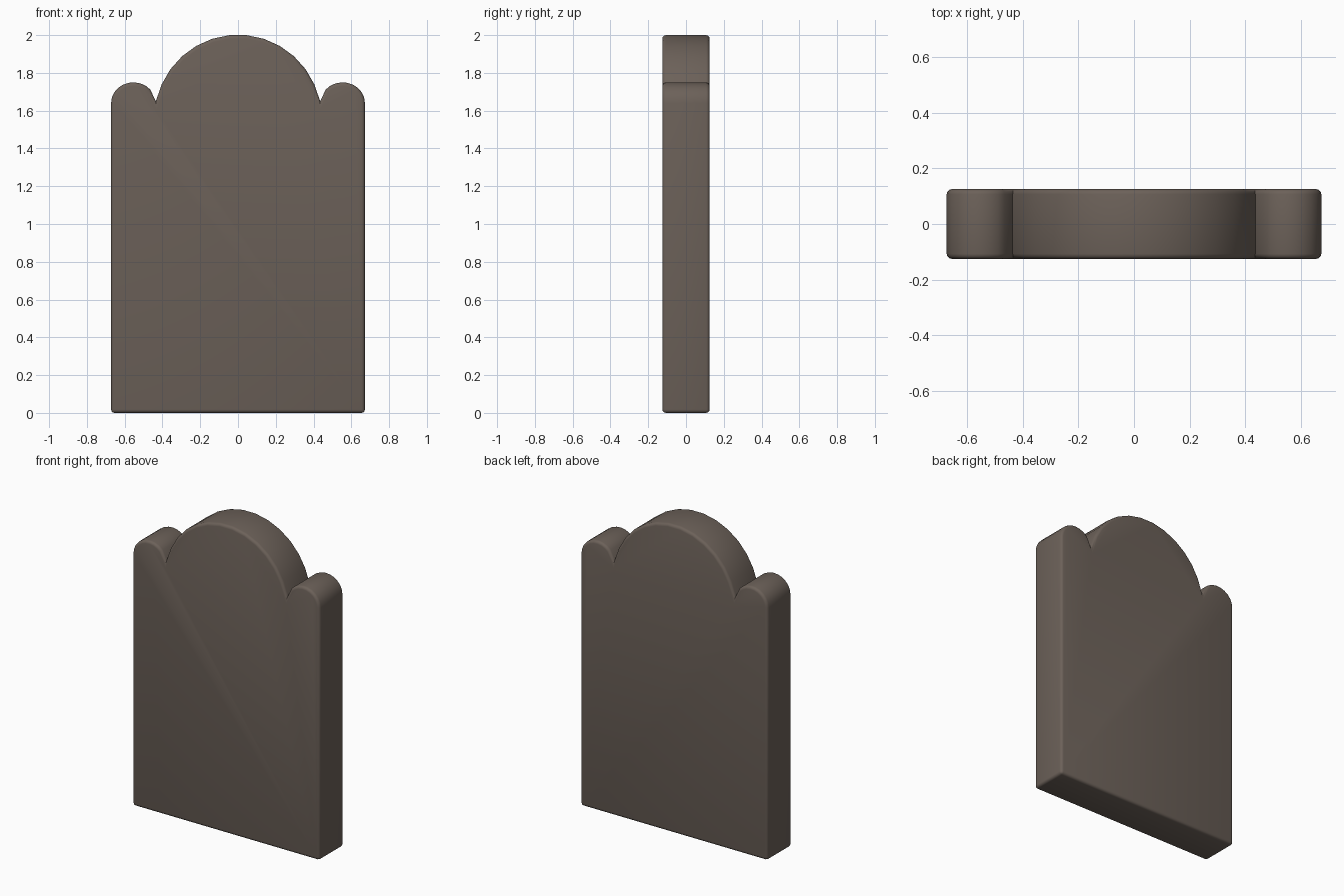
import bpy, bmesh, math

if "Cube" in bpy.data.objects:
    bpy.data.objects.remove(bpy.data.objects["Cube"])

D = 0.125      # half depth
W = 0.672      # half width

mat = bpy.data.materials.new("brown_grey_stone")
mat.diffuse_color = (0.15, 0.12, 0.10, 1)
mat.use_nodes = True
mat.node_tree.nodes["Principled BSDF"].inputs["Base Color"].default_value = mat.diffuse_color

# half profile, right side: arch, then shoulder, then base corner
def half_profile():
    pts = []
    for i in range(6):                      # central arch
        a = math.radians(6 + 12 * i)
        pts.append((0.442 * math.sin(a), 1.56 + 0.442 * math.cos(a)))
    pts.append((0.435, 1.65))               # notch
    n = 10
    for i in range(1, n + 1):               # rounded shoulder
        a = math.radians(155 - 155 * i / n)
        pts.append((0.554 + 0.118 * math.cos(a), 1.64 + 0.11 * math.sin(a)))
    pts.append((W, 0.0))
    return pts

right = half_profile()
profile = right + [(-x, z) for x, z in reversed(right)]

# slab extruded from the profile
bm = bmesh.new()
front = bm.faces.new([bm.verts.new((x, -D, z)) for x, z in profile])
ext = bmesh.ops.extrude_face_region(bm, geom=[front], use_keep_orig=True)
bmesh.ops.translate(bm, verts=[v for v in ext["geom"] if isinstance(v, bmesh.types.BMVert)],
                    vec=(0, 2 * D, 0))
bmesh.ops.recalc_face_normals(bm, faces=bm.faces)

# soften the front and back rims and the bottom corners
rims = [e for e in bm.edges
        if abs(e.verts[0].co.y - e.verts[1].co.y) < 1e-5
        or max(v.co.z for v in e.verts) < 0.01]
bmesh.ops.bevel(bm, geom=rims, offset=0.018, offset_type='OFFSET', segments=3,
                profile=0.5, affect='EDGES', clamp_overlap=True)
bmesh.ops.recalc_face_normals(bm, faces=bm.faces)

me = bpy.data.meshes.new("headstone")
bm.to_mesh(me)
bm.free()
me.materials.append(mat)
ob = bpy.data.objects.new("headstone", me)
bpy.context.collection.objects.link(ob)
bpy.context.view_layer.objects.active = ob
ob.select_set(True)
bpy.ops.object.shade_smooth_by_angle(angle=math.radians(40))
